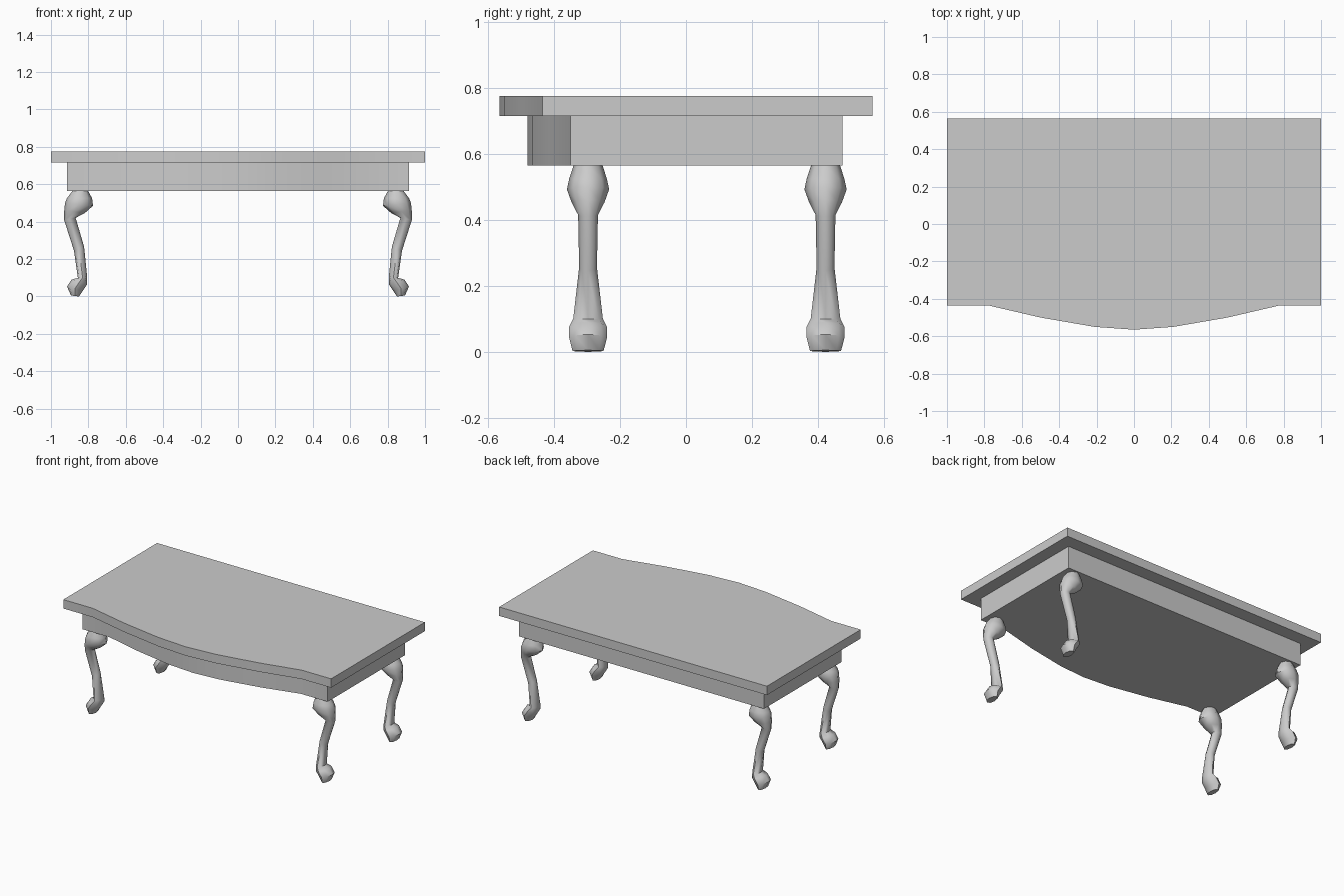
import bpy, bmesh, math
from mathutils import Vector

cube = bpy.data.objects.get("Cube")
if cube:
    bpy.data.objects.remove(cube, do_unlink=True)

grey = bpy.data.materials.new("plain grey")
grey.use_nodes = True
COLOUR = (0.6, 0.6, 0.6, 1)
grey.diffuse_color = COLOUR
grey.node_tree.nodes["Principled BSDF"].inputs["Base Color"].default_value = COLOUR


def finish(name, bm, angle):
    """Turn a bmesh into a shaded object."""
    bmesh.ops.recalc_face_normals(bm, faces=bm.faces)
    mesh = bpy.data.meshes.new(name)
    bm.to_mesh(mesh)
    bm.free()
    mesh.materials.append(grey)
    obj = bpy.data.objects.new(name, mesh)
    bpy.context.collection.objects.link(obj)
    bpy.ops.object.select_all(action='DESELECT')
    obj.select_set(True)
    bpy.context.view_layer.objects.active = obj
    bpy.ops.object.shade_smooth_by_angle(angle=math.radians(angle))
    return obj


def bowed_slab(name, half_x, back, front, z0, z1):
    """Flat slab whose front edge swells forward in the middle."""
    half_bow = [(0.78, 0), (0.5, 0.065), (0.21, 0.115)]
    bow = [(-x, d) for x, d in half_bow] + [(0, 0.13)] + half_bow[::-1]
    outline = [(-half_x, back), (-half_x, front)]
    outline += [(x * half_x, front - d) for x, d in bow]
    outline += [(half_x, front), (half_x, back)]
    bm = bmesh.new()
    base = bm.faces.new([bm.verts.new((x, y, z0)) for x, y in outline])
    top = bmesh.ops.extrude_face_region(bm, geom=[base])
    moved = [v for v in top["geom"] if isinstance(v, bmesh.types.BMVert)]
    bmesh.ops.translate(bm, verts=moved, vec=(0, 0, z1 - z0))
    return finish(name, bm, 30)


# Leg cross-sections: inner x, z, outer x, z, half depth
LEG = [
    (0.802, 0.565, 0.885, 0.565, 0.044),
    (0.780, 0.525, 0.915, 0.525, 0.057),
    (0.775, 0.485, 0.925, 0.500, 0.064),
    (0.818, 0.447, 0.929, 0.460, 0.050),
    (0.868, 0.420, 0.930, 0.410, 0.030),
    (0.823, 0.267, 0.877, 0.245, 0.027),
    (0.806, 0.100, 0.856, 0.100, 0.045),
    (0.807, 0.064, 0.890, 0.090, 0.057),
    (0.830, 0.030, 0.914, 0.053, 0.057),
    (0.850, 0.000, 0.893, 0.005, 0.047),
]


def leg(name, side, y, sides=8):
    """Curved leg lofted through elliptical rings."""
    bm = bmesh.new()
    rings = []
    for x0, z0, x1, z1, depth in LEG:
        inner, outer = Vector((x0, 0, z0)), Vector((x1, 0, z1))
        mid, reach = (inner + outer) / 2, (outer - inner) / 2
        ring = []
        for i in range(sides):
            a = math.tau * i / sides
            p = mid + reach * math.cos(a)
            ring.append(bm.verts.new((side * p.x, y + depth * math.sin(a), p.z)))
        rings.append(ring)
    for a, b in zip(rings, rings[1:]):
        for i in range(sides):
            j = (i + 1) % sides
            bm.faces.new((a[i], a[j], b[j], b[i]))
    bm.faces.new(rings[0])
    bm.faces.new(rings[-1])
    return finish(name, bm, 50)


# Table top and apron
bowed_slab("table_top", 1.0, 0.565, -0.435, 0.715, 0.775)
bowed_slab("apron", 0.915, 0.475, -0.35, 0.565, 0.715)

# Four legs
for side, side_name in ((1, "left"), (-1, "right")):
    for y, end in ((-0.297, "front"), (0.423, "back")):
        leg(f"{end}_{side_name}_leg", side, y)
